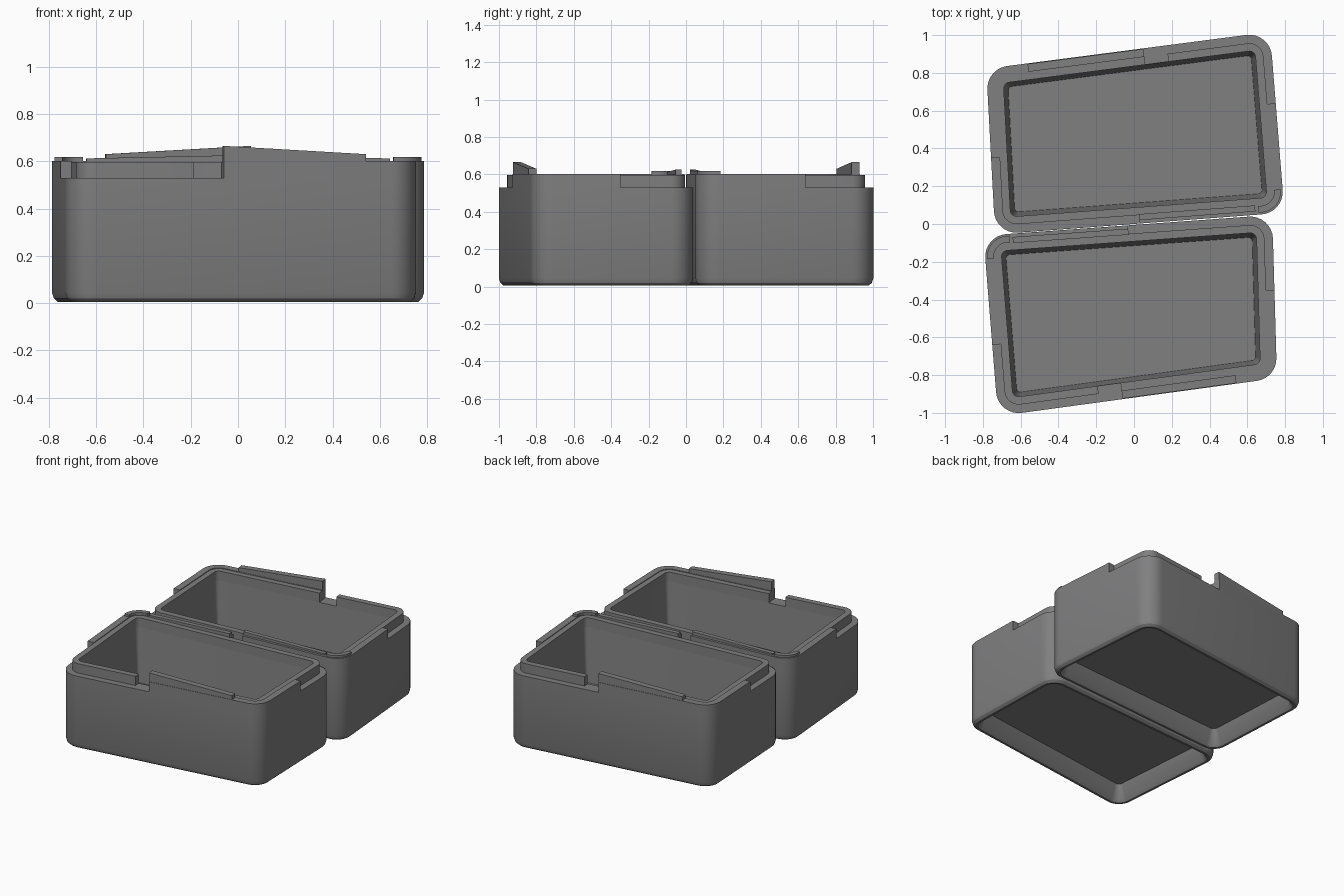
import bpy, bmesh, math
from mathutils import Vector

if "Cube" in bpy.data.objects:
    bpy.data.objects.remove(bpy.data.objects["Cube"])

grey = bpy.data.materials.new("matte grey")
grey.diffuse_color = (0.215, 0.215, 0.22, 1)
grey.use_nodes = True
grey.node_tree.nodes["Principled BSDF"].inputs["Base Color"].default_value = grey.diffuse_color
R, SEG = 0.12, 8


def offset(corners, d):
    """Move every edge of a counter-clockwise polygon inwards by d."""
    out, n = [], len(corners)
    for i in range(n):
        p = corners[i]
        a = (p - corners[i - 1]).normalized()
        b = (corners[(i + 1) % n] - p).normalized()
        na, nb = Vector((-a.y, a.x)), Vector((-b.y, b.x))
        out.append(p + (na + nb) * (d / (1 + na.dot(nb))))
    return out


def arc(c, i, d):
    """Rounded corner i of the outline c."""
    r = max(R - d, 0.02)
    p = c[i % 4]
    a = (p - c[(i - 1) % 4]).normalized()
    b = (c[(i + 1) % 4] - p).normalized()
    turn = math.atan2(a.x * b.y - a.y * b.x, a.dot(b))
    start = p - a * (r * math.tan(turn / 2))
    centre = start + Vector((-a.y, a.x)) * r
    ang = math.atan2(start.y - centre.y, start.x - centre.x)
    return [centre + Vector((math.cos(ang + turn * k / SEG), math.sin(ang + turn * k / SEG))) * r
            for k in range(SEG + 1)]


def path(corners, d, e0, t0, e1, t1):
    """Run along the outline from edge e0 at t0 to edge e1 at t1."""
    c = offset(corners, d)
    at = lambda e, t: corners[e % 4].lerp(corners[(e + 1) % 4], t)

    def on_edge(e, t):
        q = at(e, t)
        v = (corners[(e + 1) % 4] - corners[e % 4]).normalized()
        return q + Vector((-v.y, v.x)) * d
    pts = [on_edge(e0, t0)]
    for e in range(e0 + 1, e1 + 1):
        pts += arc(c, e, d)
    return pts + [on_edge(e1, t1)]


def finish(bm, name):
    bmesh.ops.recalc_face_normals(bm, faces=bm.faces)
    me = bpy.data.meshes.new(name)
    bm.to_mesh(me)
    bm.free()
    ob = bpy.data.objects.new(name, me)
    me.materials.append(grey)
    bpy.context.collection.objects.link(ob)
    bpy.ops.object.select_all(action='DESELECT')
    ob.select_set(True)
    bpy.context.view_layer.objects.active = ob
    bpy.ops.object.shade_smooth_by_angle(angle=math.radians(30))


def tray(name, corners, profile):
    """Closed body lofted through (inset, height) loops."""
    bm = bmesh.new()
    loops = []
    for d, z in profile:
        c = offset(corners, d)
        loops.append([bm.verts.new((p.x, p.y, z)) for i in range(4) for p in arc(c, i, d)])
    n = len(loops[0])
    for a, b in zip(loops, loops[1:]):
        for i in range(n):
            j = (i + 1) % n
            bm.faces.new((a[i], a[j], b[j], b[i]))
    bm.faces.new(loops[0])
    bm.faces.new(loops[-1])
    finish(bm, name)


def strip(name, corners, run, d0, d1, z0, z1, z2=None):
    """Solid wall along part of the outline; the top may slope from z1 to z2."""
    z2 = z1 if z2 is None else z2
    outer, inner = path(corners, d0, *run), path(corners, d1, *run)
    bm = bmesh.new()
    rows = []
    for i, (o, q) in enumerate(zip(outer, inner)):
        top = z1 + (z2 - z1) * i / (len(outer) - 1)
        rows.append([bm.verts.new((p.x, p.y, z))
                     for p, z in ((o, z0), (o, top), (q, top), (q, z0))])
    for a, b in zip(rows, rows[1:]):
        for k in range(4):
            bm.faces.new((a[k], b[k], b[(k + 1) % 4], a[(k + 1) % 4]))
    bm.faces.new(rows[0])
    bm.faces.new(rows[-1])
    finish(bm, name)


PROFILE = [(0.11, 0.14), (0.087, 0.53), (0, 0.53), (0, 0.045), (0.008, 0.02),
           (0.025, 0.005), (0.04, 0.005), (0.055, 0.02), (0.09, 0.12)]

# The two boxes are the same part, turned half round; corners run the same way
boxes = {
    "front": [(-0.72, -1.017), (0.757, -0.816), (0.732, 0.048), (-0.797, -0.062)],
    "back": [(0.72, 1.017), (-0.782, 0.822), (-0.735, -0.055), (0.797, 0.06)],
}
for side, pts in boxes.items():
    c = [Vector(p) for p in pts]
    # hollow body with a recessed underside
    tray(side + "_box_body", c, PROFILE)
    # inner lip all round, with a gap beside the long tab
    strip(side + "_box_inner_lip", c, (0, 0.447, 4, 0.365), 0.045, 0.087, 0.529, 0.597)
    # raised outer rim on two opposite corners
    strip(side + "_box_rim_a", c, (0, 0.447, 1, 0.54), 0, 0.047, 0.53, 0.602)
    strip(side + "_box_rim_b", c, (2, 0.5, 3, 0.605), 0, 0.047, 0.53, 0.602)
    # sloping tabs and raised corner
    strip(side + "_box_long_tab", c, (0, 0.447, 0, 0.855), 0.003, 0.045, 0.6, 0.665, 0.63)
    strip(side + "_box_short_tab", c, (2, 0.5, 2, 0.9), 0.018, 0.05, 0.6, 0.625, 0.612)
    strip(side + "_box_corner_rise", c, (2, 0.91, 3, 0.13), 0.01, 0.045, 0.6, 0.617)
